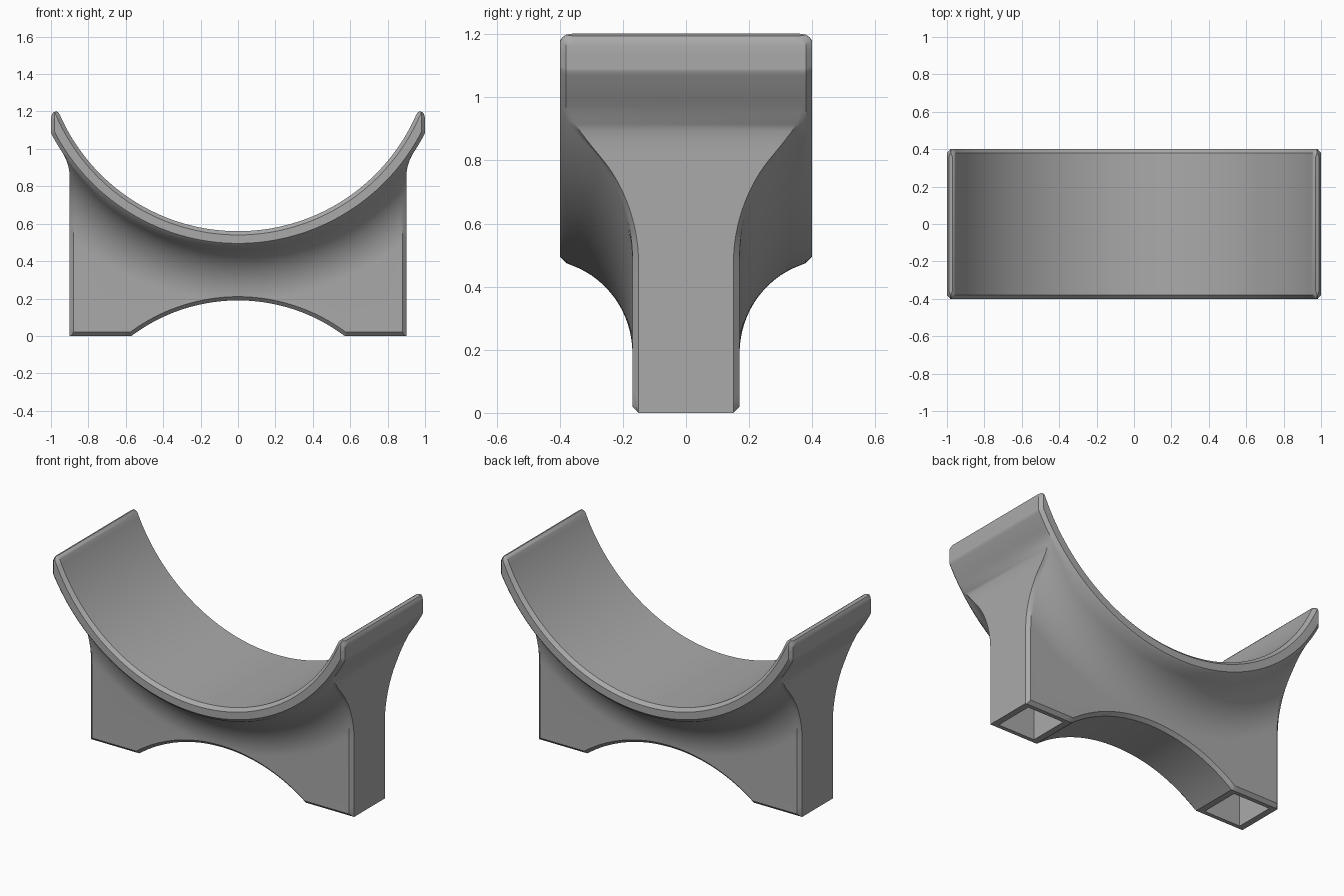
import bpy, bmesh
from math import sin, cos, sqrt, radians, degrees, atan2

cube = bpy.data.objects.get("Cube")
if cube:
    bpy.data.objects.remove(cube, do_unlink=True)

AXIS_Z = 1.6                    # height of the cradle axis
INNER, OUTER = 1.04, 1.125      # cradle radii
HALF_WIDTH, HALF_WALL = 0.4, 0.17
SIDE = 0.9                      # half length of the pedestal
ARCH_R, ARCH_Z = 0.95, -0.76    # arch between the feet
FILLET_R, FILLET_END = 0.298, 1.41
CHAMFER = 0.02

mat = bpy.data.materials.new("plain grey")
mat.use_nodes = True
grey = (0.4, 0.4, 0.4, 1)
mat.diffuse_color = grey
mat.node_tree.nodes["Principled BSDF"].inputs["Base Color"].default_value = grey


def smooth_max(a, b, k=0.05):
    h = max(k - abs(a - b), 0) / k
    return max(a, b) + h * h * k / 4


def edge_radius(t, inset, rim):
    """Distance from the axis to the pedestal outline at angle t."""
    r = (AXIS_Z - inset) / cos(t)
    if t > 0:
        r = min(r, (SIDE - inset) / sin(t))
    d, arch = AXIS_Z - ARCH_Z, ARCH_R + inset
    disc = arch ** 2 - (d * sin(t)) ** 2
    if disc > 0:
        r = min(r, d * cos(t) - sqrt(disc))
    return smooth_max(r, rim)


def half_depth(r):
    """Half thickness of the pedestal, flaring towards the cradle."""
    rise = max(0, FILLET_END - max(r, OUTER))
    return HALF_WALL + FILLET_R - sqrt(FILLET_R ** 2 - rise ** 2)


def section(angle, tip):
    """Half cross-section (radius, depth) at an angle; tip rounds the ends."""
    t = radians(abs(angle))
    low = INNER + 0.5 * tip
    rim = min(OUTER, 1 / max(sin(t), 0.1)) - 0.6 * tip
    c = min(CHAMFER, (rim - low) * 0.45)
    y = HALF_WIDTH - tip
    pts = [(low, y - CHAMFER), (low + c, y), (rim - c, y), (rim, y - CHAMFER)]
    r_in, r_out = edge_radius(t, CHAMFER, rim), edge_radius(t, 0, rim)
    r_fillet = min(FILLET_END, r_in)
    steps = 14
    for i in range(1, steps + 1):
        r = rim + (r_fillet - rim) * i / steps
        pts.append((r, min(half_depth(r), y - CHAMFER)))
    last = min(half_depth(r_in), y - CHAMFER)
    return pts + [(r_in, last), (r_out, last - CHAMFER)]


# Columns: even angles plus the outline corners and the rounded tips
corners = [degrees(atan2(x, AXIS_Z - z)) for x, z in
           ((SIDE, 0), (SIDE - CHAMFER, CHAMFER), (0.57, 0), (0.577, CHAMFER))]
columns = [(float(a), 0) for a in range(66)] + [(a, 0) for a in corners]
columns += [(62.73, 0), (66.5, 0), (67.2, 0.007), (67.7, 0.02)]
columns.sort()
columns = [(-a, e) for a, e in reversed(columns) if a > 0] + columns

# Cradle and pedestal lofted as one body
bm = bmesh.new()
loops = []
for angle, tip in columns:
    t = radians(angle)
    half = section(angle, tip)
    loop = half + [(r, -y) for r, y in reversed(half)]
    loops.append([bm.verts.new((r * sin(t), y, AXIS_Z - r * cos(t)))
                  for r, y in loop])
for a, b in zip(loops, loops[1:]):
    for i in range(len(a)):
        j = (i + 1) % len(a)
        bm.faces.new((a[i], a[j], b[j], b[i]))
bm.faces.new(loops[0])
bm.faces.new(loops[-1])
bmesh.ops.remove_doubles(bm, verts=bm.verts, dist=0.0003)
bmesh.ops.recalc_face_normals(bm, faces=bm.faces)
mesh = bpy.data.meshes.new("cradle_stand")
bm.to_mesh(mesh)
bm.free()
mesh.materials.append(mat)
stand = bpy.data.objects.new("cradle_stand", mesh)
bpy.context.collection.objects.link(stand)

# Hollow sockets under both feet
for side in (-1, 1):
    bpy.ops.mesh.primitive_cube_add(size=1, location=(side * 0.735, 0, 0.15))
    cutter = bpy.context.object
    cutter.name = "socket_cutter"
    cutter.scale = (0.25, 0.25, 0.5)
    cutter.hide_render = True
    cutter.data.materials.append(mat)
    mod = stand.modifiers.new("socket", 'BOOLEAN')
    mod.operation = 'DIFFERENCE'
    mod.solver = 'EXACT'
    mod.object = cutter
    bpy.context.view_layer.objects.active = stand
    bpy.ops.object.modifier_apply(modifier=mod.name)
    bpy.data.objects.remove(cutter, do_unlink=True)

bpy.ops.object.select_all(action='DESELECT')
stand.select_set(True)
bpy.context.view_layer.objects.active = stand
bpy.ops.object.shade_smooth_by_angle(angle=radians(30))
